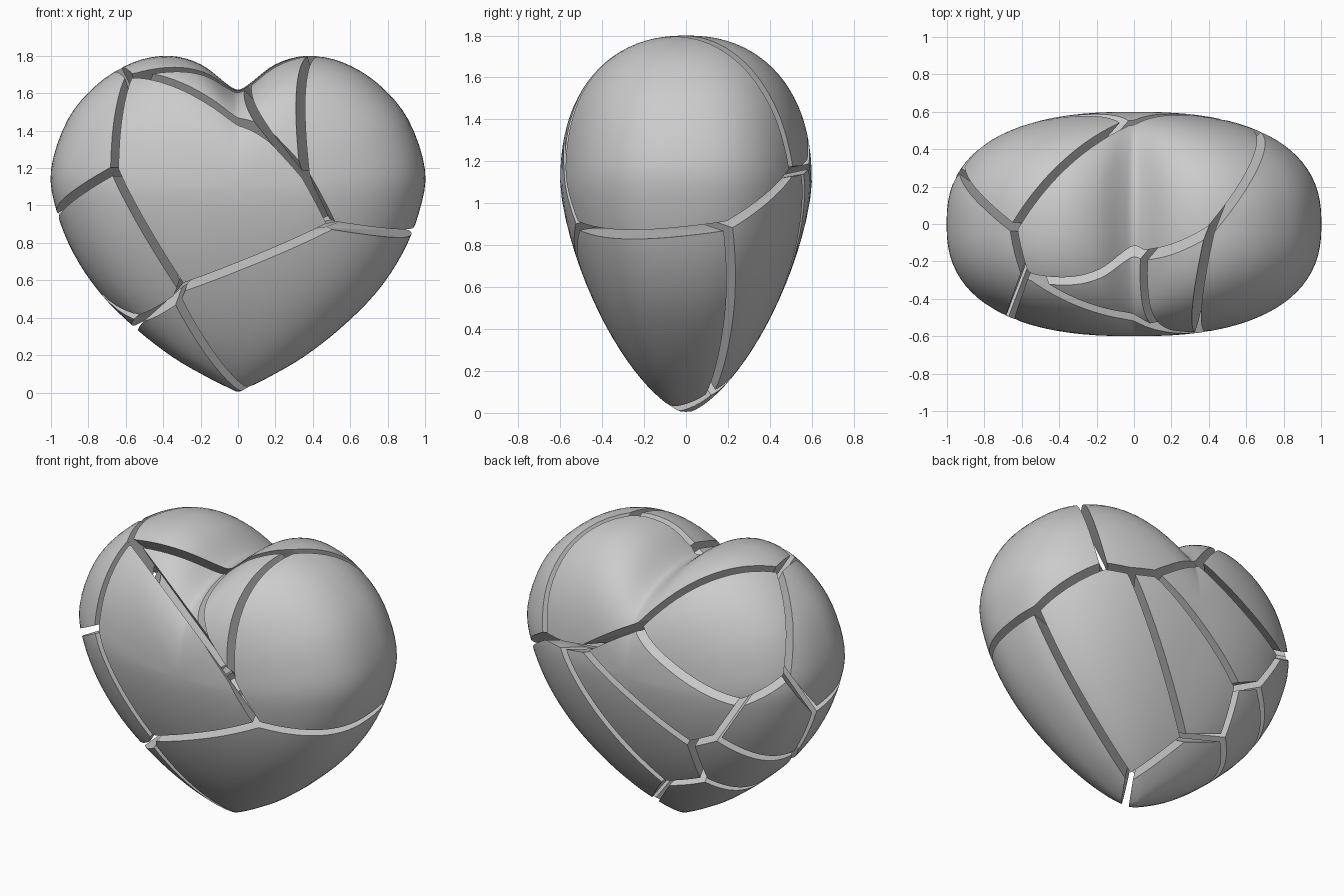
import bpy, bmesh, math
from mathutils import Vector

if "Cube" in bpy.data.objects:
    bpy.data.objects.remove(bpy.data.objects["Cube"])

CENTRE_Z, DEPTH, HALF_GAP = 1.1, 0.6, 0.023

# right half of the front outline, cleft to tip
half = [(0, 1.62), (.06, 1.65), (.2, 1.755), (.37, 1.8), (.56, 1.765), (.75, 1.65),
        (.91, 1.46), (1, 1.19), (.97, .97), (.88, .745), (.74, .535), (.55, .345),
        (.35, .19), (.17, .085), (.05, .025), (0, .005)]
outline = [Vector(p) for p in half + [(-x, z) for x, z in half[-2:0:-1]]]


def smooth_loop(pts, steps):
    """Closed Catmull-Rom curve through the points."""
    out, n = [], len(pts)
    for i in range(n):
        a, b, c, d = (pts[(i + k) % n] for k in (-1, 0, 1, 2))
        for s in range(steps):
            t = s / steps
            out.append(.5 * (2 * b + (c - a) * t + (2 * a - 5 * b + 4 * c - d) * t * t
                             + (3 * b - a - 3 * c + d) * t ** 3))
    return out


def width_at(ring, z):
    """Half width of the outline at a height below the centre."""
    for p, q in zip(ring[24:], ring[25:62]):
        if q.y <= z <= p.y:
            return p.x + (q.x - p.x) * (p.y - z) / (p.y - q.y)
    return 0


def make_heart():
    """Whole heart: lobes shrink to front and back poles, below them oval level sections."""
    bm = bmesh.new()
    ring, rows, lat_n = smooth_loop(outline, 4), [], 22
    for j in range(-lat_n + 1, lat_n):
        lat = j / lat_n * math.pi / 2
        row = []
        for o in ring:
            d = Vector((o.x, o.y - CENTRE_Z))
            s = d.normalized().y
            p = 2.45 - .25 * s * s
            t = math.cos(lat) ** (2 / p)
            x, z = d.x * t, d.y * t + CENTRE_Z
            depth = abs(math.sin(lat)) ** (2 / p)
            if s < 0:
                u = 1 - z / CENTRE_Z
                w = width_at(ring, z)
                k = min(1, abs(x) / w) if w > 0 else 1 if j == 0 else 0
                depth = 0 if j == 0 else ((1 - min(1, u) ** 1.5) ** (1 / 1.5)
                                          * (1 - k ** 2.45) ** (1 / 2.45))
            elif abs(o.x) < .37:
                filled = 1.8 - .05 * (1 - abs(o.x) / .37) ** 2
                z += max(0, filled - o.y) * depth ** 4 * t
            row.append(bm.verts.new((x, math.copysign(DEPTH * depth, lat), z)))
        rows.append(row)
    n = len(ring)
    for r0, r1 in zip(rows, rows[1:]):
        for i in range(n):
            bm.faces.new((r0[i], r0[(i + 1) % n], r1[(i + 1) % n], r1[i]))
    for row, y in ((rows[0], -DEPTH), (rows[-1], DEPTH)):
        pole = bm.verts.new((0, y, CENTRE_Z))
        for i in range(n):
            bm.faces.new((row[i], row[(i + 1) % n], pole))
    bmesh.ops.recalc_face_normals(bm, faces=bm.faces[:])
    return bm


# rough middle of each shard
start = {
    "A": (.57, -.24, 1.58), "B": (-.18, -.32, 1.14), "C": (0, -.14, 1.42),
    "D": (-.85, -.18, 1.4), "E": (-.7, -.25, .85), "F": (.45, -.2, .25),
    "G": (-.2, .02, .25), "H": (-.75, .25, .9), "I": (.16, -.25, 1.64),
    "J": (.12, .04, 1.62), "K": (-.5, .3, 1.4), "M": (.42, .27, .7),
    "N": (.15, .4, .8), "P": (-.52, .2, .6), "Q": (-.17, .43, .92)}

# where cracks between the lettered shards meet on the surface
meets = [
    ("ABF", .47, -.53, .9), ("BEFG", -.32, -.41, .55), ("EGP", -.48, -.22, .42),
    ("BDE", -.66, -.49, 1.2), ("BCDJ", -.57, -.26, 1.69), ("DJK", -.65, -.03, 1.71),
    ("JKQ", -.09, .49, 1.42), ("AJM", .68, .48, 1.15), ("AFM", .88, .18, .89),
    ("JMN", .54, .53, 1.15), ("JNQ", .32, .57, 1.19), ("KQH", -.72, .42, 1.1),
    ("DHK", -.9, .28, 1.23), ("DEH", -.95, .05, .94), ("EHP", -.79, .02, .62),
    ("NQP", -.36, .47, .74), ("QHP", -.54, .45, .8), ("NPG", -.37, .31, .45),
    ("MNG", -.09, .35, .33), ("FMG", .11, .1, .12), ("ABI", .39, -.57, 1.08),
    ("BCI", .31, -.58, 1.26), ("CIJ", .06, -.16, 1.61), ("AIJ", .38, -.06, 1.79),
    ("BC", 0, -.46, 1.4), ("CJ", 0, -.13, 1.61), ("AF", .93, -.1, .87),
    ("FG", .02, -.04, .04), ("AI", .36, -.34, 1.7), ("AJ", .65, .35, 1.575),
    ("IJ", .2, -.13, 1.73), ("GP", -.55, -.05, .35)]


def settle_seeds():
    """Nudge the seeds until the planes midway between them pass through the cracks."""
    home = {k: Vector(v) for k, v in start.items()}
    seed = {k: v.copy() for k, v in home.items()}
    for sweep in range(2500):
        for cells, *xyz in meets:
            p = Vector(xyz)
            for i, a in enumerate(cells):
                for b in cells[i + 1:]:
                    da, db = p - seed[a], p - seed[b]
                    la, lb = da.length_squared, db.length_squared
                    step = .3 * (la - lb) / (2 * (la + lb) + 1e-6)
                    seed[a] += da * step
                    seed[b] -= db * step
        for k in seed:
            seed[k] += (home[k] - seed[k]) * .001
    return seed


def make_shard(heart, key, seed):
    """Cut the heart down to one cell and cap every cut."""
    bm, me_pt = heart.copy(), seed[key]
    others = sorted((s for k, s in seed.items() if k != key),
                    key=lambda s: (s - me_pt).length)
    for s in others:
        n = (s - me_pt).normalized()
        bmesh.ops.bisect_plane(bm, geom=bm.verts[:] + bm.edges[:] + bm.faces[:], dist=1e-5,
                               plane_co=(s + me_pt) / 2 - n * HALF_GAP, plane_no=n,
                               clear_outer=True)
        rim = [e for e in bm.edges if e.is_boundary]
        if rim:
            bmesh.ops.holes_fill(bm, edges=rim, sides=0)
    if bm.faces:
        bmesh.ops.recalc_face_normals(bm, faces=bm.faces[:])
        for f in bm.faces:
            f.smooth = True
        mesh = bpy.data.meshes.new("heart_shard_" + key)
        bm.to_mesh(mesh)
        mesh.set_sharp_from_angle(angle=math.radians(30))
        bpy.context.collection.objects.link(bpy.data.objects.new(mesh.name, mesh))
    bm.free()


# broken heart
heart = make_heart()
seeds = settle_seeds()
for key in seeds:
    make_shard(heart, key, seeds)
heart.free()
